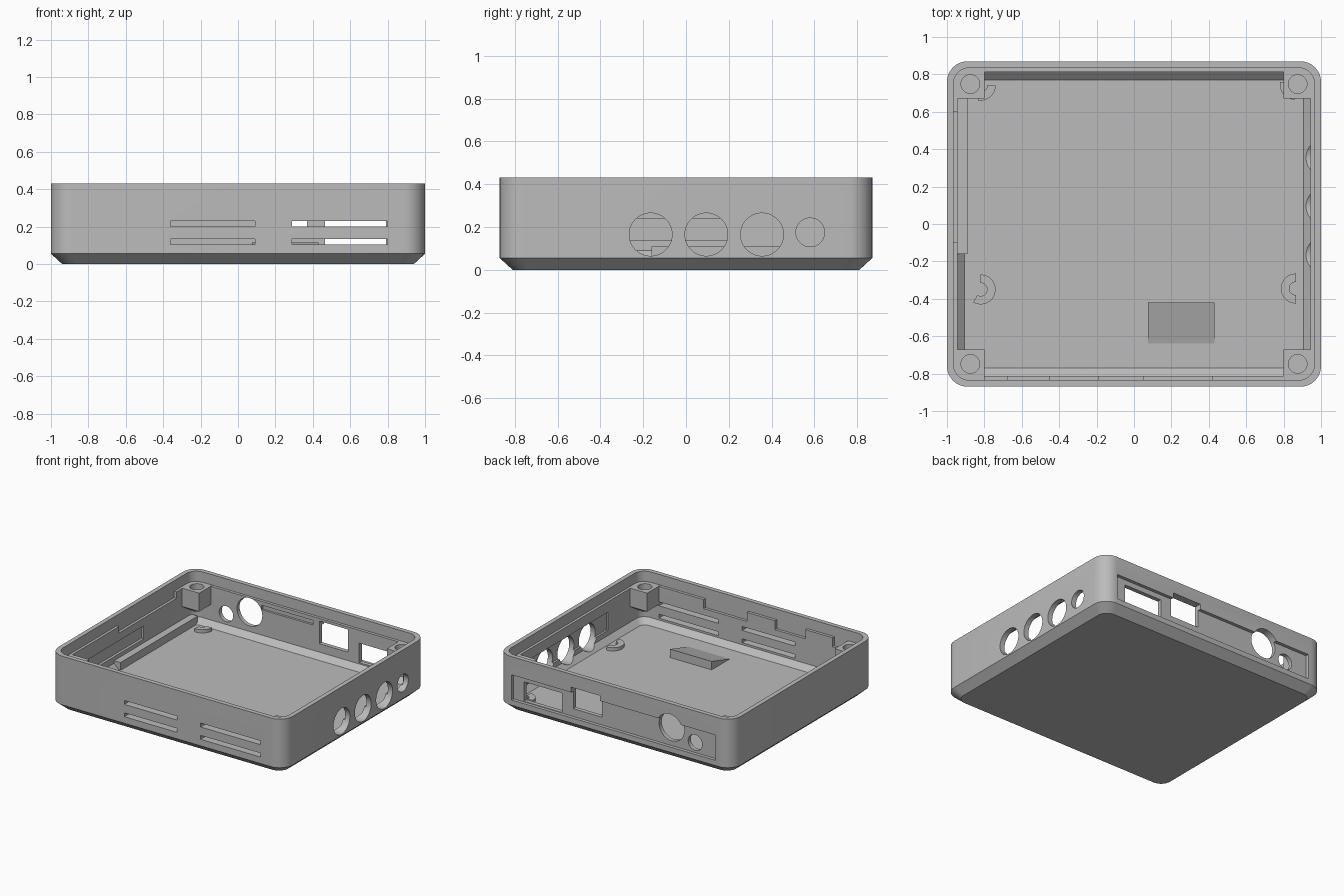
import bpy, bmesh
from math import sin, cos, pi, radians

cube = bpy.data.objects.get("Cube")
if cube:
    bpy.data.objects.remove(cube)

grey = bpy.data.materials.new("plain_grey")
grey.use_nodes = True
GREY = (0.5, 0.5, 0.5, 1)
grey.diffuse_color = GREY
grey.node_tree.nodes["Principled BSDF"].inputs["Base Color"].default_value = GREY


def loft(name, rings):
    """Solid made by joining rings of points and closing both ends."""
    bm = bmesh.new()
    loops = [[bm.verts.new(p) for p in ring] for ring in rings]
    n = len(loops[0])
    for a, b in zip(loops, loops[1:]):
        for i in range(n):
            j = (i + 1) % n
            bm.faces.new((a[i], a[j], b[j], b[i]))
    bm.faces.new(loops[0][::-1])
    bm.faces.new(loops[-1])
    bmesh.ops.recalc_face_normals(bm, faces=bm.faces)
    mesh = bpy.data.meshes.new(name)
    bm.to_mesh(mesh)
    bm.free()
    mesh.materials.append(grey)
    ob = bpy.data.objects.new(name, mesh)
    bpy.context.scene.collection.objects.link(ob)
    return ob


def rounded(hx, hy, r, z, steps=8):
    """Rounded rectangle ring."""
    pts = []
    for q, (sx, sy) in enumerate(((1, 1), (-1, 1), (-1, -1), (1, -1))):
        for i in range(steps + 1):
            a = pi / 2 * (q + i / steps)
            pts.append((sx * (hx - r) + r * cos(a), sy * (hy - r) + r * sin(a), z))
    return pts


def rect(x0, x1, y0, y1, z):
    return [(x0, y0, z), (x1, y0, z), (x1, y1, z), (x0, y1, z)]


def box(name, x0, x1, y0, y1, z0, z1):
    return loft(name, [rect(x0, x1, y0, y1, z0), rect(x0, x1, y0, y1, z1)])


def rod(name, axis, centre, r, a, b, n=48):
    """Cylinder along an axis from a to b."""
    def ring(t):
        pts = []
        for i in range(n):
            p = [centre[0] + r * cos(2 * pi * i / n), centre[1] + r * sin(2 * pi * i / n)]
            p.insert("xyz".index(axis), t)
            pts.append(tuple(p))
        return pts
    return loft(name, [ring(a), ring(b)])


def cut(target, cutter):
    mod = target.modifiers.new("cut", 'BOOLEAN')
    mod.operation = 'DIFFERENCE'
    mod.solver = 'EXACT'
    mod.object = cutter
    bpy.context.view_layer.objects.active = target
    bpy.ops.object.modifier_apply(modifier=mod.name)
    bpy.data.objects.remove(cutter)


# Tray shell with chamfered base, inner chamfer and stepped rim
shell = loft("tray_shell", [rounded(0.94, 0.81, 0.08, 0), rounded(1, 0.87, 0.11, 0.055),
                            rounded(1, 0.87, 0.11, 0.43)])
cut(shell, loft("cavity", [rounded(0.905, 0.77, 0.05, 0.05), rounded(0.945, 0.813, 0.07, 0.09),
                           rounded(0.945, 0.813, 0.07, 0.35), rounded(0.965, 0.835, 0.085, 0.35),
                           rounded(0.965, 0.835, 0.085, 0.5)]))

# Front vent slots
for x0, x1 in ((-0.36, 0.09), (0.29, 0.80)):
    for z in (0.105, 0.20):
        cut(shell, box("slot", x0, x1, -1, -0.7, z, z + 0.03))

# Round ports through the left wall, with a shallow pocket behind them
for y, z, r in ((-0.165, 0.165, 0.1), (0.095, 0.165, 0.1), (0.355, 0.165, 0.1), (0.58, 0.175, 0.067)):
    cut(shell, rod("port", "x", (y, z), r, 0.85, 1.1))
cut(shell, box("pocket", 0.85, 0.96, -0.4, 0.66, 0.13, 0.27))

# Recessed connector panel and openings in the back wall
cut(shell, box("panel", -0.86, 0.88, 0.845, 1, 0.095, 0.29))
cut(shell, box("wide_opening", 0.465, 0.79, 0.7, 1, 0.1, 0.25))
cut(shell, box("tall_opening", 0.125, 0.37, 0.7, 1, 0.155, 0.33))
cut(shell, rod("large_port", "y", (-0.47, 0.24), 0.108, 0.7, 1))
cut(shell, rod("small_port", "y", (-0.67, 0.172), 0.06, 0.7, 1))

# Clearance notches and pockets on the inner walls
for x0, x1 in ((0.05, 0.42), (-0.45, -0.19), (-0.8, -0.68)):
    cut(shell, box("front_notch", x0, x1, -0.835, -0.7, 0.28, 0.4))
cut(shell, box("back_pocket", -0.37, 0.07, 0.7, 0.83, 0.285, 0.32))
cut(shell, box("right_pocket", -0.965, -0.85, -0.6, 0.2, 0.14, 0.24))
cut(shell, box("right_notch", -0.965, -0.85, -0.1, 0.6, 0.3, 0.4))

parts = [shell]

# Corner screw posts, tapering underneath into the corner
for sx, side in ((1, "left"), (-1, "right")):
    for sy, end in ((1, "back"), (-1, "front")):
        def foot(inx, iny, z):
            return rect(*sorted((sx * inx, sx * 0.957)), *sorted((sy * iny, sy * 0.825)), z)
        post = loft(f"{end}_{side}_post", [foot(0.94, 0.81, 0.12), foot(0.8, 0.67, 0.21),
                                         foot(0.8, 0.67, 0.352)])
        cut(post, rod("screw_hole", "z", (sx * 0.875, sy * 0.748), 0.05, 0.22, 0.5, 32))
        parts.append(post)

# Curved locating ribs on the floor
for name, x, y, a0, a1 in (("front_left", 0.865, -0.345, 90, 270), ("front_right", -0.82, -0.35, -120, 90),
                           ("back_right", -0.82, 0.74, -100, 0), ("back_left", 0.86, 0.745, 170, 270)):
    n = 16
    angles = [radians(a0 + (a1 - a0) * i / n) for i in range(n + 1)]
    outline = [(x + 0.08 * cos(a), y + 0.08 * sin(a)) for a in angles]
    outline += [(x + 0.035 * cos(a), y + 0.035 * sin(a)) for a in reversed(angles)]
    parts.append(loft(name + "_rib", [[(*p, z) for p in outline] for z in (0.04, 0.075)]))

# Wedge on the floor and side support bar
wedge = [(-0.64, 0.045), (-0.42, 0.045), (-0.42, 0.115), (-0.64, 0.05)]
parts.append(loft("floor_wedge", [[(x, y, z) for y, z in wedge] for x in (0.075, 0.43)]))
parts.append(box("side_bar", -0.95, -0.89, -0.16, 0.78, 0.04, 0.11))

# Smooth rounded surfaces while keeping edges sharp
bpy.ops.object.select_all(action='DESELECT')
for ob in parts:
    ob.select_set(True)
bpy.context.view_layer.objects.active = shell
bpy.ops.object.shade_smooth_by_angle(angle=radians(30))
